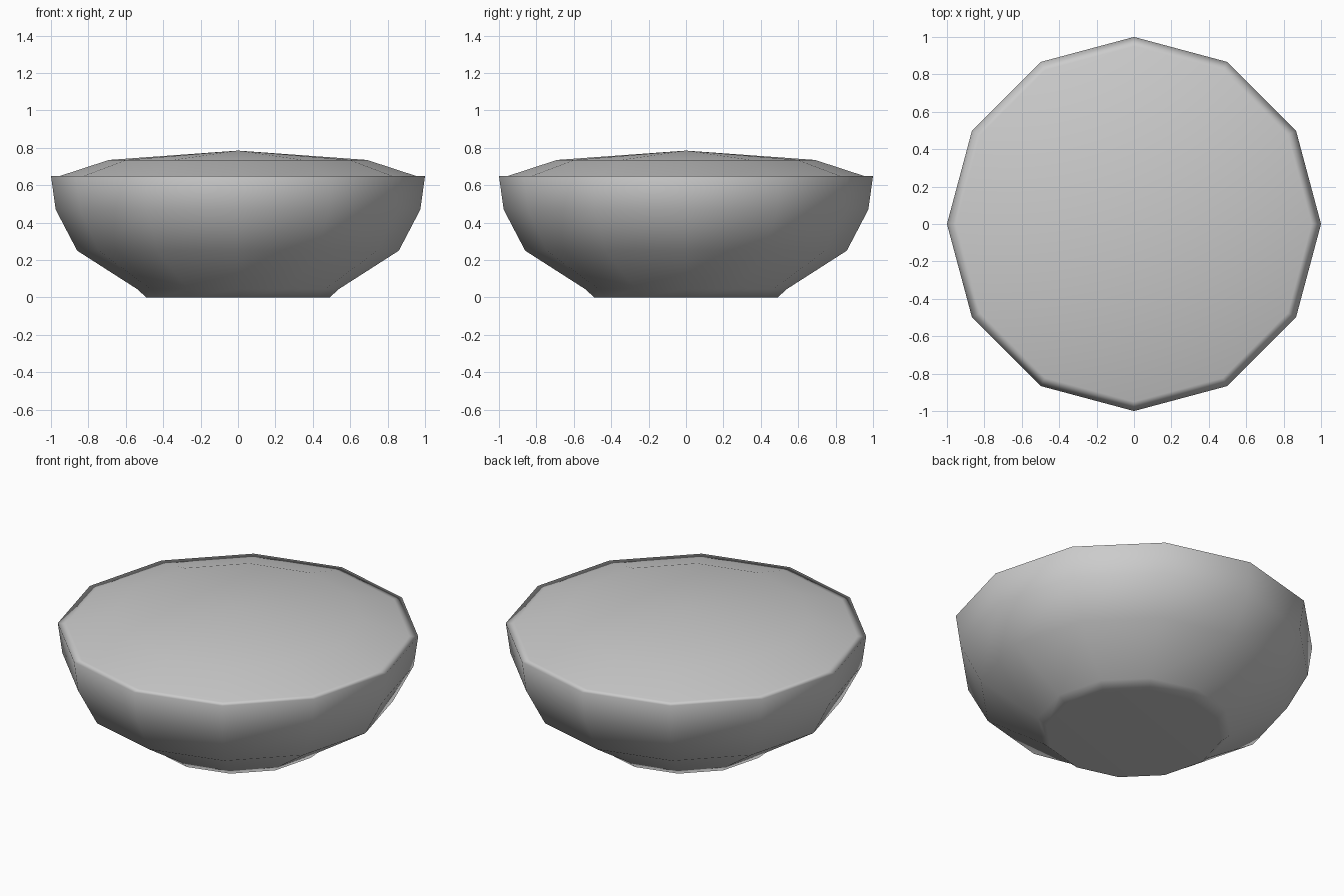
import bpy, bmesh, math

if "Cube" in bpy.data.objects:
    bpy.data.objects.remove(bpy.data.objects["Cube"])

SIDES = 12


def lathe(name, profile, apex=None):
    """Spin (radius, z) points, listed bottom to top, into a smooth 12-sided solid."""
    bm = bmesh.new()
    rings = []
    for r, z in profile:
        rings.append([bm.verts.new((r * math.cos(2 * math.pi * i / SIDES),
                                    r * math.sin(2 * math.pi * i / SIDES), z))
                      for i in range(SIDES)])
    for a, b in zip(rings, rings[1:]):
        for i in range(SIDES):
            j = (i + 1) % SIDES
            bm.faces.new((a[i], a[j], b[j], b[i]))
    # flat base
    bm.faces.new(rings[0][::-1])
    # domed centre
    top = bm.verts.new((0, 0, apex))
    for i in range(SIDES):
        bm.faces.new((rings[-1][i], rings[-1][(i + 1) % SIDES], top))
    for f in bm.faces:
        f.smooth = True
    mesh = bpy.data.meshes.new(name)
    bm.to_mesh(mesh)
    bm.free()
    obj = bpy.data.objects.new(name, mesh)
    bpy.context.collection.objects.link(obj)
    # large faces dominate the shading, so base and top read as flat
    mod = obj.modifiers.new("weighted_normals", 'WEIGHTED_NORMAL')
    mod.mode = 'FACE_AREA'
    return obj


# Bowl: foot, rounded wall, thin rim, then the heaped filling
lathe("filled_bowl",
      [(0.49, 0.0), (0.54, 0.045), (0.86, 0.25), (0.975, 0.47), (1.0, 0.65),
       (0.95, 0.65), (0.69, 0.735)],
      apex=0.785)
